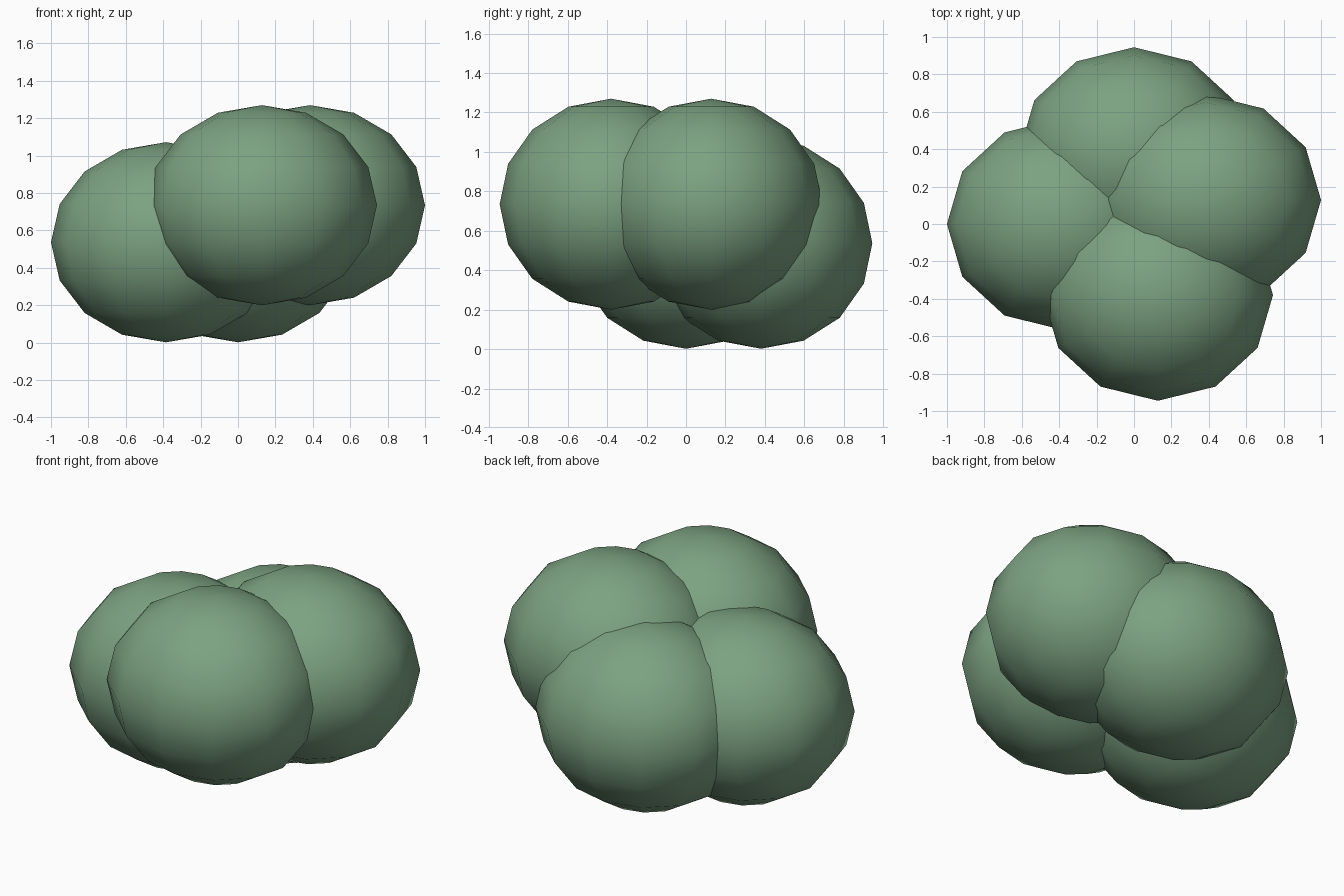
import bpy

if "Cube" in bpy.data.objects:
    bpy.data.objects.remove(bpy.data.objects["Cube"])

leaf_green = bpy.data.materials.new("leaf_green")
leaf_green.diffuse_color = (0.20, 0.36, 0.22, 1)
leaf_green.use_nodes = True
leaf_green.node_tree.nodes["Principled BSDF"].inputs["Base Color"].default_value = leaf_green.diffuse_color

RADII = (0.615, 0.565, 0.535)


def foliage_clump(name, centre):
    """Smooth, low-poly, slightly flattened ball of leaves."""
    bpy.ops.mesh.primitive_uv_sphere_add(segments=12, ring_count=8, radius=1, location=centre)
    clump = bpy.context.object
    clump.name = name
    clump.scale = RADII
    bpy.ops.object.transform_apply(location=False, rotation=False, scale=True)
    bpy.ops.object.shade_smooth()
    clump.data.materials.append(leaf_green)
    return clump


# Two low clumps resting on the ground
foliage_clump("left_clump", (-0.385, 0, 0.537))
foliage_clump("back_clump", (0, 0.38, 0.537))

# Two raised clumps overlapping them
foliage_clump("front_clump", (0.128, -0.38, 0.735))
foliage_clump("right_clump", (0.385, 0.128, 0.735))
